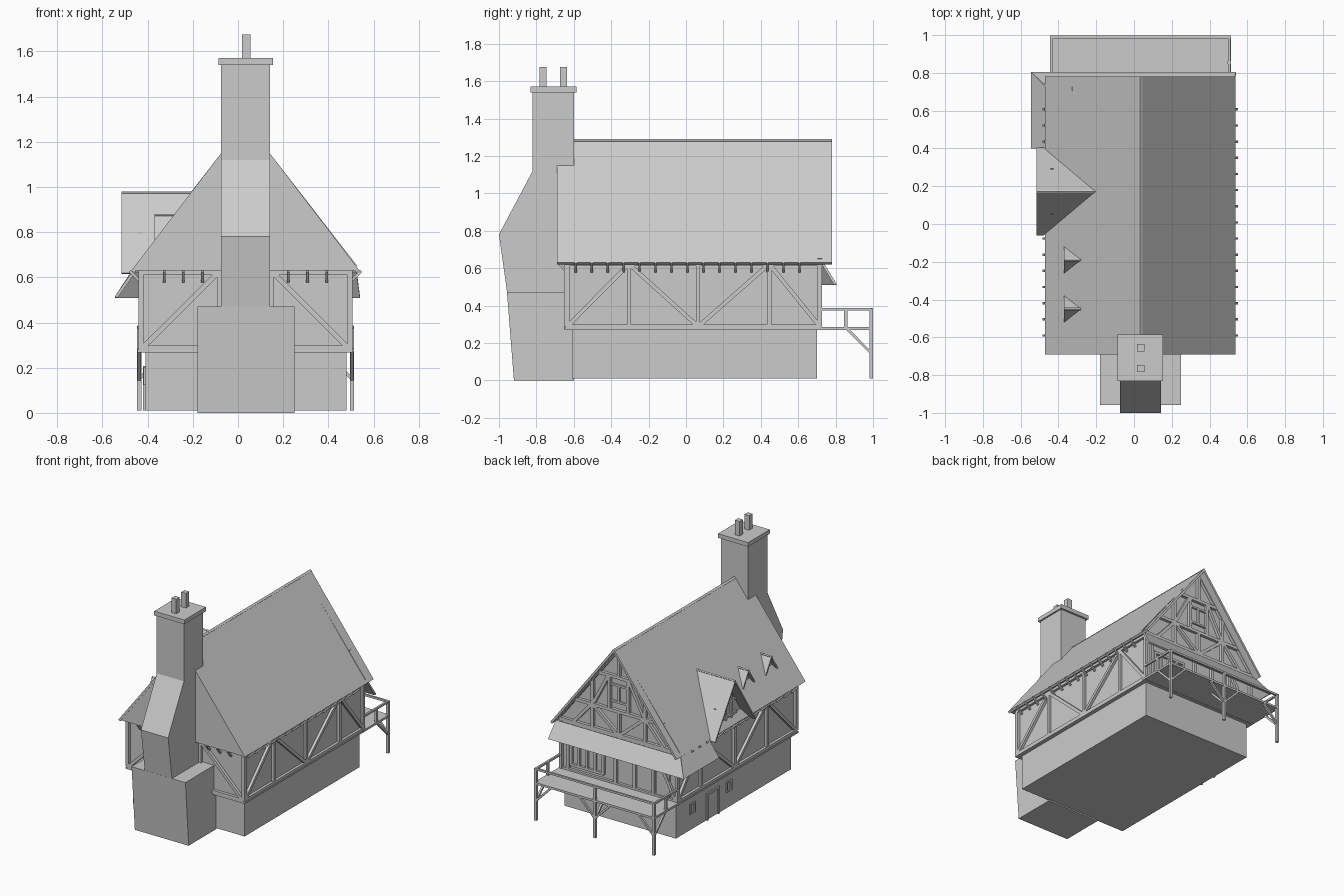
import bpy, bmesh
from mathutils import Vector, Matrix

if "Cube" in bpy.data.objects:
    bpy.data.objects.remove(bpy.data.objects["Cube"], do_unlink=True)

grey = bpy.data.materials.new("plain grey")
grey.use_nodes = True
COLOUR = (0.6, 0.6, 0.6, 1)
grey.diffuse_color = COLOUR
grey.node_tree.nodes["Principled BSDF"].inputs["Base Color"].default_value = COLOUR

CX = 0.033            # ridge and house centre line
EAVE, RIDGE, HALF = 0.63, 1.29, 0.505


def finish(name, bm):
    bmesh.ops.recalc_face_normals(bm, faces=bm.faces)
    mesh = bpy.data.meshes.new(name)
    bm.to_mesh(mesh)
    bm.free()
    mesh.materials.append(grey)
    obj = bpy.data.objects.new(name, mesh)
    bpy.context.collection.objects.link(obj)
    return obj


def boxes(name, spans):
    """Axis-aligned boxes, each given as two corners."""
    bm = bmesh.new()
    for lo, hi in spans:
        lo, hi = Vector(lo), Vector(hi)
        m = Matrix.Translation((lo + hi) / 2) @ Matrix.Diagonal((*(hi - lo), 1))
        bmesh.ops.create_cube(bm, size=1, matrix=m)
    return finish(name, bm)


def beams(name, segments, w=0.02):
    """Square timbers running between pairs of points."""
    bm = bmesh.new()
    for p, q in segments:
        p, q = Vector(p), Vector(q)
        d = q - p
        m = (Matrix.Translation((p + q) / 2) @ d.to_track_quat('Z', 'Y').to_matrix().to_4x4()
             @ Matrix.Diagonal((w, w, d.length, 1)))
        bmesh.ops.create_cube(bm, size=1, matrix=m)
    return finish(name, bm)


def extrude(name, outline, offset):
    """Solid made by pushing a flat outline along an offset."""
    bm = bmesh.new()
    face = bm.faces.new([bm.verts.new(p) for p in outline])
    out = bmesh.ops.extrude_face_region(bm, geom=[face])
    moved = [v for v in out["geom"] if isinstance(v, bmesh.types.BMVert)]
    bmesh.ops.translate(bm, verts=moved, vec=offset)
    return finish(name, bm)


def roof_z(x):
    return RIDGE - (RIDGE - EAVE) * abs(x - CX) / HALF


# Ground floor and jettied upper floor
boxes("ground_floor", [((-0.41, -0.61, 0.01), (0.48, 0.70, 0.28))])
boxes("upper_floor", [((CX - 0.455, -0.63, 0.275), (CX + 0.455, 0.705, EAVE))])
boxes("floor_edge", [((CX - 0.477, -0.65, 0.268), (CX + 0.477, 0.725, 0.28))])

# Attic and roof slopes
extrude("attic", [(CX - HALF + 0.015, -0.688, EAVE), (CX + HALF - 0.015, -0.688, EAVE),
                  (CX, -0.688, RIDGE - 0.02)], (0, 1.393, 0))
for side, label in ((-1, "right"), (1, "left")):
    x = CX + side * HALF
    extrude("roof_" + label, [(x, -0.69, EAVE), (x, 0.78, EAVE), (CX, 0.78, RIDGE),
                              (CX, -0.69, RIDGE)], (-side * 0.012, 0, -0.01))

# Pent roof along the back, turning the corner onto one side
extrude("back_pent_roof", [(0.525, 0.735, EAVE), (-0.47, 0.735, EAVE), (-0.545, 0.805, 0.515),
                           (0.54, 0.805, 0.515)], (0, -0.012, -0.006))
extrude("side_pent_roof", [(-0.465, 0.735, EAVE), (-0.465, 0.40, EAVE), (-0.545, 0.40, 0.515),
                           (-0.545, 0.805, 0.515)], (0.012, 0, -0.006))

# Chimney: battered hearth, bent stack, cap and pots
extrude("chimney_hearth", [(-0.18, -0.92, 0), (-0.18, -0.957, 0.47), (-0.18, -0.6, 0.47),
                           (-0.18, -0.6, 0)], (0.43, 0, 0))
extrude("chimney_stack", [(-0.075, -0.955, 0.46), (-0.075, -1.0, 0.78), (-0.075, -0.82, 1.12),
                          (-0.075, -0.82, 1.55), (-0.075, -0.6, 1.55), (-0.075, -0.6, 0.46)],
        (0.217, 0, 0))
boxes("chimney_cap", [((-0.087, -0.832, 1.54), (0.154, -0.585, 1.57))])
boxes("chimney_pots", [((0.017, y - 0.019, 1.57), (0.055, y + 0.019, 1.675))
                       for y in (-0.765, -0.655)])

# Side timber framing, the same on both long walls
LOW, HIGH = 0.288, 0.622
posts = [-0.635, -0.305, 0.065, 0.445, 0.715]
for side, label in ((-1, "right"), (1, "left")):
    x = CX + side * 0.463
    frame = [((x, y, LOW), (x, y, HIGH)) for y in posts]
    frame += [((x, -0.645, z), (x, 0.725, z)) for z in (LOW, HIGH)]
    for i, (a, b) in enumerate(zip(posts, posts[1:])):
        za, zb = (LOW, HIGH) if i % 2 == 0 else (HIGH, LOW)
        frame.append(((x, a, za), (x, b, zb)))
    beams("side_frame_" + label, frame, 0.022)
    # Eave brackets between posts
    tails = [-0.59 + 0.0855 * i for i in range(15)]
    beams("eave_brackets_" + label,
          [((x, y, 0.58), (x + side * 0.05, y, 0.628)) for y in tails], 0.012)

# Front timber framing
y = -0.64
front = [((CX - 0.465, y, z), (CX + 0.465, y, z)) for z in (LOW, HIGH)]
for s in (-1, 1):
    front += [((CX + s * 0.463, y, LOW), (CX + s * 0.463, y, HIGH)),
              ((CX + s * 0.115, y, LOW), (CX + s * 0.115, y, HIGH)),
              ((CX + s * 0.455, y, LOW), (CX + s * 0.12, y, HIGH))]
beams("front_frame", front, 0.022)
beams("front_brackets", [((CX + s * d, y, 0.58), (CX + s * d, -0.68, 0.628))
                         for s in (-1, 1) for d in (0.19, 0.275, 0.36)], 0.012)

# Back wall framing, doorway and mullioned window
y = 0.712
beams("back_frame", [((CX - 0.465, y, z), (CX + 0.465, y, z)) for z in (LOW, HIGH)]
      + [((x, y, LOW), (x, y, HIGH)) for x in (-0.24, -0.09, 0.06, 0.44)]
      + [((-0.42, y, LOW), (-0.25, y, HIGH))], 0.022)
beams("back_window", [((x, y, 0.33), (x, y, 0.52)) for x in (0.16, 0.225, 0.29, 0.355, 0.415)]
      + [((0.155, y, z), (0.42, y, z)) for z in (0.33, 0.52)], 0.018)
boxes("back_door", [((-0.37, 0.70, 0.28), (-0.26, 0.714, 0.5))])

# Back gable truss
y = 0.715
truss = [((CX - 0.49, y, 0.645), (CX + 0.49, y, 0.645)),
         ((CX - 0.36, y, 0.815), (CX + 0.36, y, 0.815)),
         ((CX - 0.165, y, 1.06), (CX + 0.165, y, 1.06)),
         ((CX, y, 0.64), (CX, y, 0.82)), ((CX, y, 1.06), (CX, y, 1.26))]
for s in (-1, 1):
    truss += [((CX + s * 0.485, y, 0.645), (CX, y, 1.27)),
              ((CX + s * 0.21, y, 0.64), (CX + s * 0.21, y, 0.99)),
              ((CX + s * 0.075, y, 0.82), (CX + s * 0.075, y, 1.06)),
              ((CX + s * 0.01, y, 0.65), (CX + s * 0.2, y, 0.81)),
              ((CX + s * 0.22, y, 0.81), (CX + s * 0.36, y, 0.65)),
              ((CX + s * 0.2, y, 0.83), (CX + s * 0.085, y, 1.05))]
beams("gable_truss", truss, 0.022)
beams("gable_window", [((CX - 0.07, y, z), (CX + 0.07, y, z)) for z in (0.88, 1.0)]
      + [((CX, y, 0.88), (CX, y, 1.0))], 0.014)


def dormer(name, y, front, ridge, eave, half):
    """Gabled dormer whose ridge runs back into the main slope."""
    back = CX - HALF * (RIDGE - ridge) / (RIDGE - EAVE)
    foot = max(front, CX - HALF * (RIDGE - eave) / (RIDGE - EAVE))
    for s, label in ((-1, "front"), (1, "back")):
        pts = [(front, y, ridge), (back, y, ridge), (foot + 0.002, y + s * half, eave),
               (front, y + s * half, eave)]
        extrude(f"{name}_roof_{label}", pts, (0, -s * 0.008, -0.006))


dormer("large_dormer", 0.172, -0.515, 0.98, 0.62, 0.232)
extrude("large_dormer_wall", [(-0.43, 0.172 - 0.2, 0.65), (-0.43, 0.172 + 0.2, 0.65),
                              (-0.43, 0.172, 0.96)], (0.1, 0, 0))
beams("large_dormer_frame", [((-0.435, 0.172 + s * 0.06, 0.66), (-0.435, 0.172 + s * 0.06, 0.85))
                             for s in (-1, 0, 1)]
      + [((-0.435, 0.05, z), (-0.435, 0.294, z)) for z in (0.69, 0.79)], 0.016)
for i, y in enumerate((-0.19, -0.45)):
    dormer(f"small_dormer_{i + 1}", y, -0.37, 0.88, 0.765, 0.07)
    x = -0.345
    extrude(f"small_dormer_wall_{i + 1}", [(x, y - 0.06, 0.765), (x, y + 0.06, 0.765),
                                           (x, y, 0.865)], (0.04, 0, 0))

# Ground floor doorway and small windows on one side
x = -0.412
beams("side_door_frame", [((x, 0.22, 0.01), (x, 0.22, 0.2)), ((x, 0.35, 0.01), (x, 0.35, 0.2)),
                          ((x, 0.212, 0.2), (x, 0.358, 0.2))], 0.016)
for i, y in enumerate((0.515, 0.1)):
    beams(f"side_window_{i + 1}", [((x, y + s * 0.025, 0.13), (x, y + s * 0.025, 0.195))
                                   for s in (-1, 1)]
          + [((x, y - 0.031, z), (x, y + 0.031, z)) for z in (0.13, 0.195)], 0.012)

# Balcony: deck, posts, rails and braces
L, R, OUT = -0.437, 0.505, 0.99
boxes("balcony_deck", [((L - 0.008, 0.70, 0.27), (R + 0.008, 0.998, 0.285))])
beams("balcony_posts", [((x, OUT, 0.01), (x, OUT, 0.385)) for x in (L, CX, R)]
      + [((x, 0.855, 0.28), (x, 0.855, 0.385)) for x in (L, R)], 0.018)
beams("balcony_rails", [((L, OUT, 0.38), (R, OUT, 0.38))]
      + [((x, 0.72, 0.38), (x, OUT, 0.38)) for x in (L, R)], 0.014)
braces = [((x, OUT, 0.145), (x, 0.865, 0.272)) for x in (L, CX, R)]
for x, s in ((L, 1), (CX, 1), (CX, -1), (R, -1)):
    braces.append(((x, OUT, 0.15), (x + s * 0.12, OUT, 0.272)))
beams("balcony_braces", braces, 0.014)
